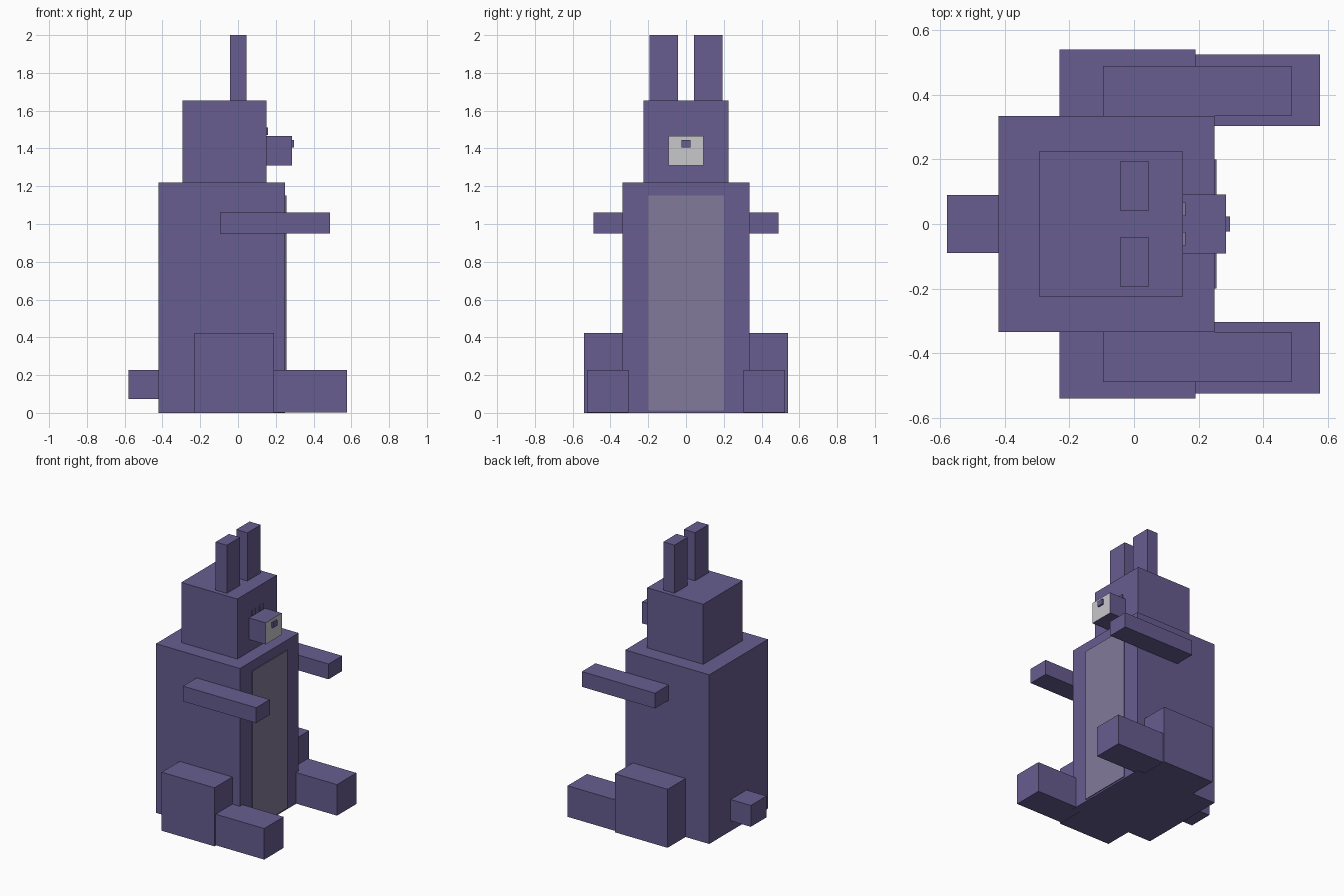
import bpy, bmesh

if "Cube" in bpy.data.objects:
    bpy.data.objects.remove(bpy.data.objects["Cube"])


def material(name, rgb):
    m = bpy.data.materials.new(name)
    m.diffuse_color = (*rgb, 1.0)
    m.use_nodes = True
    m.node_tree.nodes["Principled BSDF"].inputs["Base Color"].default_value = m.diffuse_color
    return m


purple = material("purple fur", (0.135, 0.110, 0.278))
belly_grey = material("belly grey", (0.225, 0.195, 0.32))
pale = material("pale muzzle", (0.58, 0.57, 0.60))


def box(name, x, y, z, accent=None, axis=0):
    """Box from ranges; the face pointing along +axis takes the accent colour."""
    bm = bmesh.new()
    bmesh.ops.create_cube(bm, size=1.0)
    for v in bm.verts:
        v.co = [(r[0] + r[1]) / 2 + c * (r[1] - r[0]) for c, r in zip(v.co, (x, y, z))]
    bm.normal_update()
    mesh = bpy.data.meshes.new(name)
    mesh.materials.append(purple)
    if accent:
        mesh.materials.append(accent)
        for f in bm.faces:
            if f.normal[axis] > 0.5:
                f.material_index = 1
    bm.to_mesh(mesh)
    bm.free()
    ob = bpy.data.objects.new(name, mesh)
    bpy.context.collection.objects.link(ob)
    return ob


def pair(name, x, y, z, accent=None, axis=0):
    """Matching boxes on both sides of y = 0."""
    box("left_" + name, x, y, z, accent, axis)
    box("right_" + name, x, (-y[1], -y[0]), z, accent, axis)


# Torso, belly panel and tail
box("body", (-0.42, 0.25), (-0.335, 0.335), (0.0, 1.22))
box("belly_panel", (0.25, 0.256), (-0.2, 0.2), (0.012, 1.15), belly_grey)
box("tail", (-0.58, -0.42), (-0.09, 0.09), (0.073, 0.227))

# Head, muzzle and nose
box("head", (-0.295, 0.152), (-0.225, 0.225), (1.22, 1.653))
box("muzzle", (0.152, 0.285), (-0.092, 0.092), (1.31, 1.466), pale)
box("nose", (0.285, 0.297), (-0.024, 0.024), (1.405, 1.445))
pair("eye", (0.152, 0.159), (0.025, 0.066), (1.472, 1.511), belly_grey, 2)

# Ears and limbs
pair("ear", (-0.043, 0.046), (0.042, 0.193), (1.653, 2.0))
pair("arm", (-0.096, 0.488), (0.335, 0.49), (0.95, 1.06))
pair("thigh", (-0.231, 0.19), (0.335, 0.54), (0.0, 0.422))
pair("foot", (0.19, 0.577), (0.304, 0.525), (0.002, 0.226))
